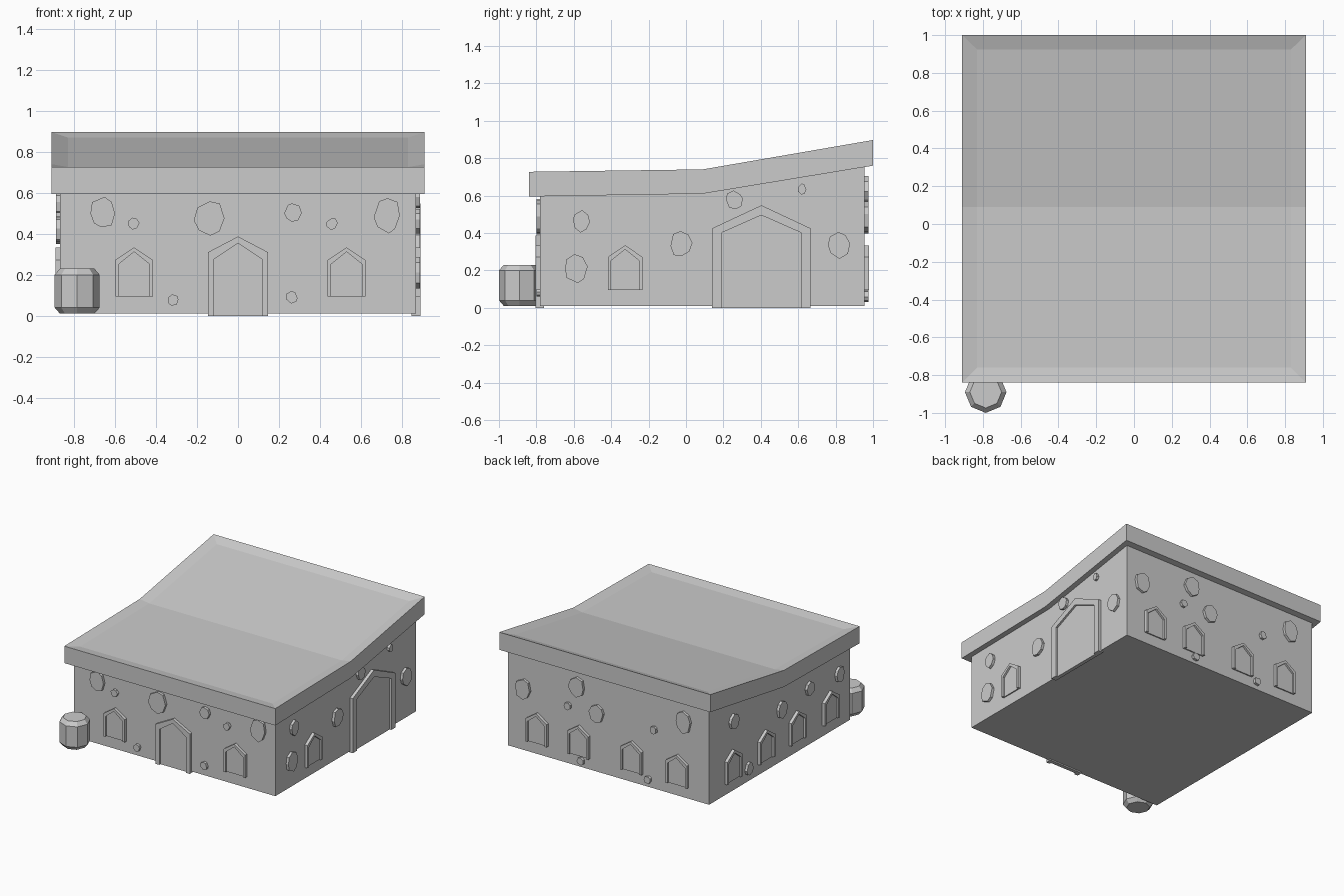
import bpy, bmesh, math, random
from mathutils import Vector

if "Cube" in bpy.data.objects:
    bpy.data.objects.remove(bpy.data.objects["Cube"])

random.seed(4)

# each wall maps (along, height, out) to world space
WALLS = {
    "front": lambda u, z, d: Vector((u, -0.78 - d, z)),
    "back": lambda u, z, d: Vector((u, 0.955 + d, z)),
    "right": lambda u, z, d: Vector((0.868 + d, u, z)),
    "left": lambda u, z, d: Vector((-0.868 - d, u, z)),
}


def finish(bm, name):
    bmesh.ops.recalc_face_normals(bm, faces=bm.faces)
    me = bpy.data.meshes.new(name)
    bm.to_mesh(me)
    bm.free()
    ob = bpy.data.objects.new(name, me)
    bpy.context.collection.objects.link(ob)
    return ob


def prism(bm, pts, place, d0, d1):
    """Extrude a flat outline from depth d0 to depth d1."""
    a = [bm.verts.new(place(u, z, d0)) for u, z in pts]
    b = [bm.verts.new(place(u, z, d1)) for u, z in pts]
    bm.faces.new(a)
    bm.faces.new(b)
    for i in range(len(pts)):
        j = (i + 1) % len(pts)
        bm.faces.new((a[i], a[j], b[j], b[i]))


def arch(u, half, z0, eave, peak):
    return [(u - half, z0), (u - half, eave), (u, peak), (u + half, eave), (u + half, z0)]


def opening(name, wall, u, outer, inner):
    """Pointed frame standing proud of the wall with a panel set back inside."""
    bm = bmesh.new()
    o, i = arch(u, *outer), arch(u, *inner)
    prism(bm, o + i[::-1], WALLS[wall], -0.02, 0.024)
    prism(bm, i, WALLS[wall], -0.02, 0.009)
    finish(bm, name)


def stones(wall, spots):
    """Irregular flat stones set in the plaster."""
    bm = bmesh.new()
    for u, z, ru, rz in spots:
        n = 7 if ru < 0.04 else 8
        pts = []
        for k in range(n):
            t = 2 * math.pi * (k + random.uniform(-0.2, 0.2)) / n
            r = random.uniform(0.9, 1.04)
            pts.append((u + ru * r * math.cos(t), z + rz * r * math.sin(t)))
        prism(bm, pts, WALLS[wall], -0.02, 0.02)
    finish(bm, wall + "_wall_stones")


def side_profile(u, z, d):
    return Vector((d, u, z))


# walls
bm = bmesh.new()
prism(bm, [(-0.78, 0.01), (0.955, 0.01), (0.955, 0.78), (0.09, 0.635), (-0.78, 0.62)],
      side_profile, -0.868, 0.868)
finish(bm, "house_walls")

# bent roof slab with a shallow sunken panel
bm = bmesh.new()
prism(bm, [(-0.84, 0.595), (0.09, 0.61), (1.0, 0.76), (1.0, 0.897), (0.09, 0.74), (-0.84, 0.727)],
      side_profile, -0.91, 0.91)
bmesh.ops.recalc_face_normals(bm, faces=bm.faces)
top = [f for f in bm.faces if f.normal.z > 0.7]
bmesh.ops.inset_region(bm, faces=top, thickness=0.08, depth=-0.014, use_even_offset=True)
finish(bm, "roof")

# doors
opening("front_door", "front", 0, (0.147, 0.0, 0.31, 0.387), (0.116, 0.0, 0.277, 0.354))
opening("side_door", "right", 0.403, (0.263, 0.0, 0.425, 0.548), (0.211, 0.0, 0.402, 0.495))

# windows
WINDOWS = {
    "front": [-0.507, 0.53],
    "right": [-0.325],
    "back": [0.61, 0.25, -0.207, -0.6],
    "left": [0.67, 0.266, -0.12, -0.53],
}
for wall, spots in WINDOWS.items():
    for n, u in enumerate(spots):
        opening(f"{wall}_window_{n + 1}", wall, u,
                (0.092, 0.095, 0.272, 0.334), (0.075, 0.095, 0.252, 0.312))

# stones
stones("front", [(-0.66, 0.505, 0.065, 0.08), (-0.51, 0.45, 0.03, 0.03), (-0.137, 0.476, 0.078, 0.088),
                 (-0.317, 0.076, 0.029, 0.03), (0.268, 0.505, 0.043, 0.048), (0.459, 0.449, 0.028, 0.03),
                 (0.727, 0.49, 0.068, 0.093), (0.263, 0.09, 0.03, 0.032)])
stones("right", [(-0.56, 0.462, 0.048, 0.059), (-0.588, 0.211, 0.064, 0.077), (-0.027, 0.34, 0.062, 0.07),
                 (0.257, 0.575, 0.048, 0.053), (0.818, 0.334, 0.061, 0.075), (0.62, 0.634, 0.025, 0.03)])
stones("back", [(0.73, 0.49, 0.068, 0.08), (0.267, 0.63, 0.068, 0.08), (0.344, 0.46, 0.028, 0.03),
                (0.094, 0.467, 0.065, 0.075), (-0.656, 0.6, 0.068, 0.085), (-0.397, 0.47, 0.028, 0.03),
                (0.232, 0.06, 0.03, 0.03), (-0.345, 0.07, 0.03, 0.03)])
stones("left", [(0.66, 0.55, 0.055, 0.06), (0.07, 0.42, 0.055, 0.07), (-0.275, 0.45, 0.05, 0.055),
                (-0.64, 0.42, 0.05, 0.06), (0.475, 0.11, 0.04, 0.05)])

# eight-sided barrel by the front corner
bm = bmesh.new()
rings = []
for r, z in [(0.084, 0.01), (0.11, 0.04), (0.11, 0.2), (0.084, 0.23)]:
    rings.append([bm.verts.new((-0.785 + r * math.cos(k * math.pi / 4),
                                -0.89 + r * math.sin(k * math.pi / 4), z)) for k in range(8)])
bm.faces.new(rings[0])
bm.faces.new(rings[-1])
for a, b in zip(rings, rings[1:]):
    for k in range(8):
        bm.faces.new((a[k], a[(k + 1) % 8], b[(k + 1) % 8], b[k]))
finish(bm, "barrel")
